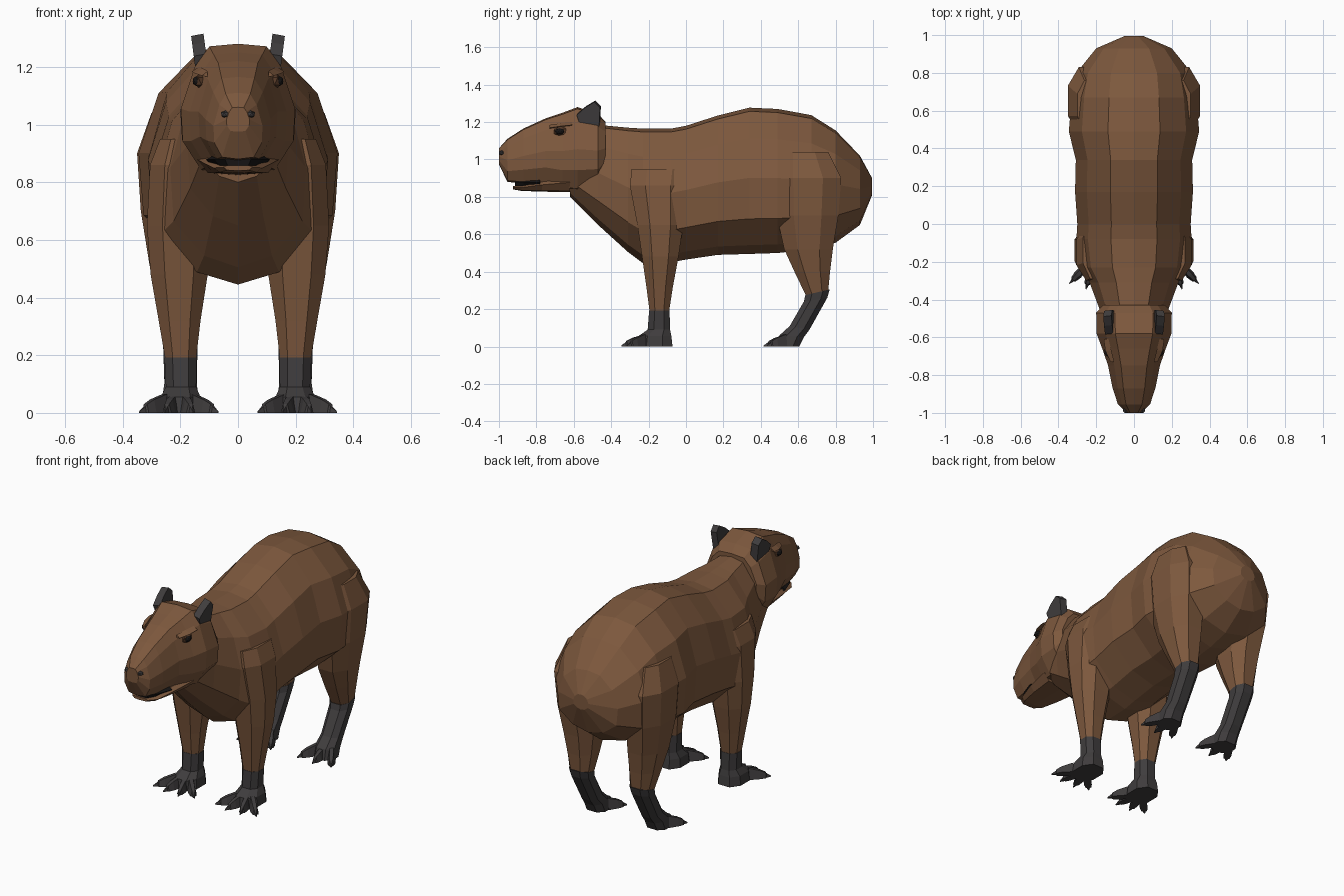
import bpy, bmesh, math
from mathutils import Vector

if "Cube" in bpy.data.objects:
    bpy.data.objects.remove(bpy.data.objects["Cube"])


def material(name, rgb):
    m = bpy.data.materials.new(name)
    m.diffuse_color = (*rgb, 1)
    m.use_nodes = True
    m.node_tree.nodes["Principled BSDF"].inputs["Base Color"].default_value = m.diffuse_color
    return m


FUR = material("brown fur", (0.205, 0.098, 0.047))
DARK = material("dark skin", (0.05, 0.046, 0.047))
LID = material("dark brown lid", (0.10, 0.045, 0.022))
BLACK = material("black", (0.008, 0.007, 0.007))


def finish(name, bm, mats, mirror=False):
    bmesh.ops.recalc_face_normals(bm, faces=bm.faces)
    me = bpy.data.meshes.new(name)
    bm.to_mesh(me)
    bm.free()
    for m in mats:
        me.materials.append(m)
    ob = bpy.data.objects.new(name, me)
    bpy.context.collection.objects.link(ob)
    if mirror:
        ob.modifiers.new("mirror", 'MIRROR').use_mirror_merge = False
    return ob


def loft(bm, rings, mat=0):
    """Skin a list of equal-length point rings and cap both ends."""
    rows = [[bm.verts.new(p) for p in r] for r in rings]
    n = len(rows[0])
    faces = [bm.faces.new((a[i], a[(i + 1) % n], b[(i + 1) % n], b[i]))
             for a, b in zip(rows, rows[1:]) for i in range(n)]
    faces += [bm.faces.new(rows[0]), bm.faces.new(rows[-1][::-1])]
    for f in faces:
        f.material_index = mat
    return faces


def section(profile, y, bot, top, w):
    """Symmetric cross-section from a half profile of (width, height) ratios."""
    half = [(fx * w, y, bot + fz * (top - bot)) for fx, fz in profile]
    return half + [(-x, yy, z) for x, yy, z in half[-2:0:-1]]


# Torso with neck: y, bottom, top, half width
torso_profile = [(0, 1), (.4, .975), (.8, .79), (1, .52), (.95, .24), (.5, .06), (0, 0)]
torso = [(-.62, .80, 1.15, .13), (-.47, .65, 1.185, .175), (-.31, .505, 1.17, .235),
         (-.23, .445, 1.165, .285), (-.08, .45, 1.165, .305), (.0, .465, 1.18, .30),
         (.17, .49, 1.235, .312), (.34, .495, 1.277, .308), (.49, .50, 1.27, .345),
         (.67, .52, 1.237, .33), (.80, .555, 1.155, .305), (.93, .65, 1.02, .20),
         (.995, .81, .90, .05)]
bm = bmesh.new()
loft(bm, [section(torso_profile, *t) for t in torso])
finish("torso", bm, [FUR])

# Head
head_profile = [(0, 1), (.5, .98), (.76, .82), (1, .5), (.97, .25), (.65, .03), (0, 0)]
head = [(-1.0, .975, 1.06, .04), (-.955, .88, 1.11, .085), (-.87, .872, 1.165, .113),
        (-.75, .87, 1.22, .137), (-.66, .84, 1.25, .168), (-.58, .83, 1.28, .198),
        (-.47, .85, 1.245, .2), (-.43, .92, 1.2, .165)]
bm = bmesh.new()
loft(bm, [section(head_profile, *h) for h in head])
finish("head", bm, [FUR])

# Lower jaw and dark mouth lining
jaw_profile = [(0, 1), (.8, 1), (1, .7), (.75, .1), (0, 0)]
bm = bmesh.new()
loft(bm, [section(jaw_profile, *j) for j in
          [(-.925, .84, .857, .05), (-.88, .832, .857, .085),
           (-.77, .828, .88, .115), (-.62, .825, .9, .14)]])
finish("lower_jaw", bm, [FUR])
bm = bmesh.new()
loft(bm, [section(jaw_profile, *j) for j in
          [(-.915, .85, .89, .045), (-.87, .85, .89, .08), (-.78, .85, .89, .112)]])
finish("mouth_lining", bm, [BLACK])


def blob(bm, centre, size, mat=0, sub=1):
    vs = bmesh.ops.create_icosphere(bm, subdivisions=sub, radius=1)["verts"]
    for v in vs:
        v.co = Vector(centre) + Vector([a * b for a, b in zip(v.co, size)])
        for f in v.link_faces:
            f.material_index = mat


# Nostrils
bm = bmesh.new()
blob(bm, (.043, -.985, 1.035), (.018, .018, .014))
finish("nostrils", bm, [DARK], True)

# Eyes with lids and brow
bm = bmesh.new()
blob(bm, (.139, -.675, 1.15), (.019, .026, .018), 0, 2)
blob(bm, (.132, -.67, 1.15), (.019, .043, .028), 1)
loft(bm, [[(x0, y, z), (x1, y, z + .004), (x0, y, z + .02)] for y, z, x0, x1 in
          [(-.73, 1.165, .105, .125), (-.67, 1.174, .12, .152), (-.61, 1.18, .135, .16)]], 2)
finish("eyes", bm, [BLACK, LID, FUR], True)

# Ears: outline in side view (y, z), thickened, with a recessed inner face
outline = [(-.565, 1.20), (-.58, 1.245), (-.535, 1.285), (-.485, 1.315),
           (-.455, 1.285), (-.46, 1.18), (-.5, 1.16)]
bm = bmesh.new()
lean = [(y, z, .12 + (z - 1.18) * .13) for y, z in outline]
faces = loft(bm, [[(x - .018, y, z) for y, z, x in lean],
                  [(x + .025, y - .005, z - .008) for y, z, x in lean]])
bmesh.ops.inset_region(bm, faces=[faces[-1]], thickness=.014, depth=-.014)
finish("ears", bm, [DARK], True)


def leg_ring(z, y0, y1, x0, x1, tilt=0):
    """Eight-sided leg section; tilt raises the rear edge."""
    cx, cy, rx, ry = (x0 + x1) / 2, (y0 + y1) / 2, (x1 - x0) / 2, (y1 - y0) / 2
    pts = [(1, -.45), (1, .45), (.5, 1), (-.5, 1), (-1, .45), (-1, -.45), (-.5, -1), (.5, -1)]
    return [(cx + a * rx, cy + b * ry, z + b * tilt) for a, b in pts]


def toes(bm, cx, y, length, spread, count):
    """Fan of wedge toes ending in pointed claws."""
    for i in range(count):
        t = 2 * i / (count - 1) - 1
        d = Vector((t * spread, -1 + .22 * abs(t), 0)).normalized()
        side = Vector((-d.y, d.x, 0))
        base = Vector((cx + t * .05, y, 0))
        rings = []
        for k, w, h in [(0, .022, .065), (.5, .022, .046), (.76, .016, .03),
                        (.8, .009, .022), (1, .002, .006)]:
            p = base + d * length * k
            rings.append([p - side * w, p + side * w,
                          p + side * w * .5 + Vector((0, 0, h)),
                          p - side * w * .5 + Vector((0, 0, h))])
        loft(bm, rings)


# Front legs
bm = bmesh.new()
loft(bm, [leg_ring(*r) for r in
          [(.95, -.29, .01, .12, .27), (.86, -.30, .0, .1, .305), (.65, -.26, -.015, .1, .316),
           (.48, -.235, -.04, .105, .303), (.32, -.212, -.07, .13, .275), (.19, -.195, -.09, .145, .253)]])
finish("front_legs", bm, [FUR], True)
bm = bmesh.new()
loft(bm, [leg_ring(*r) for r in
          [(.192, -.197, -.088, .143, .255), (.09, -.205, -.085, .145, .25),
           (.055, -.255, -.078, .13, .268), (0, -.265, -.072, .125, .275)]])
toes(bm, .205, -.225, .125, .75, 4)
finish("front_feet", bm, [DARK], True)

# Hind legs
bm = bmesh.new()
loft(bm, [leg_ring(*r) for r in
          [(1.04, .5, .76, .15, .30), (.9, .475, .83, .12, .35), (.7, .485, .815, .115, .337),
           (.52, .525, .785, .115, .308), (.40, .58, .77, .125, .285), (.285, .64, .76, .138, .262, .01)]])
finish("hind_legs", bm, [FUR], True)
bm = bmesh.new()
loft(bm, [leg_ring(*r) for r in
          [(.29, .638, .768, .136, .264, .015), (.25, .63, .755, .14, .26, .01),
           (.10, .555, .66, .143, .255, -.01), (.055, .50, .63, .138, .262, -.005),
           (0, .485, .605, .135, .265)]])
toes(bm, .2, .53, .115, .5, 3)
finish("hind_feet", bm, [DARK], True)
